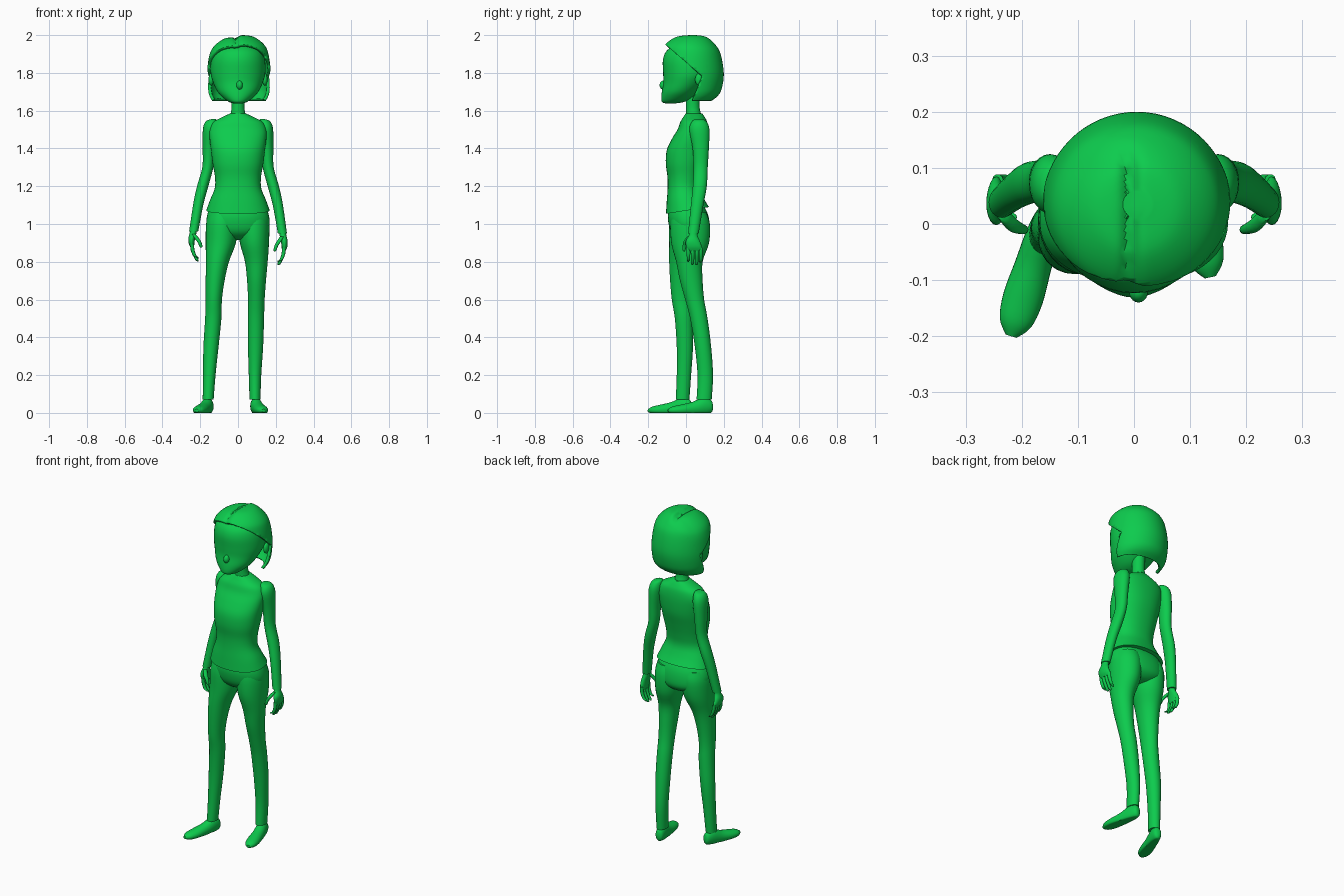
import bpy, bmesh, math
from mathutils import Vector

green = bpy.data.materials.new("bright green")
green.diffuse_color = (0.004, 0.6, 0.075, 1)


def spline(rings, sub):
    """Smoothly interpolate cross-section rings."""
    out = []
    n = len(rings)
    for i in range(n - 1):
        p0, p1 = rings[max(i - 1, 0)], rings[i]
        p2, p3 = rings[i + 1], rings[min(i + 2, n - 1)]
        for k in range(sub):
            t = k / sub
            out.append([0.5 * (2 * b + (c - a) * t + (2 * a - 5 * b + 4 * c - d) * t * t
                               + (3 * b - a - 3 * c + d) * t ** 3)
                        for a, b, c, d in zip(p0, p1, p2, p3)])
    out.append(list(rings[-1]))
    return out


def finish(name, bm):
    me = bpy.data.meshes.new(name)
    bm.to_mesh(me)
    bm.free()
    ob = bpy.data.objects.new(name, me)
    bpy.context.collection.objects.link(ob)
    me.materials.append(green)
    bpy.ops.object.select_all(action='DESELECT')
    ob.select_set(True)
    bpy.context.view_layer.objects.active = ob
    bpy.ops.object.shade_smooth_by_angle(angle=math.radians(50))
    return ob


def loft_bm(rings, segs=32, sub=4, power=1.0, place=None):
    """Skin elliptical rings (cx, cy, cz, rx, ry) with end caps."""
    bm = bmesh.new()
    rows = []
    for cx, cy, cz, rx, ry in spline(rings, sub):
        row = []
        for k in range(segs):
            a = 2 * math.pi * k / segs
            c, s = math.cos(a), math.sin(a)
            v = Vector((cx + abs(rx) * math.copysign(abs(c) ** power, c),
                        cy + abs(ry) * math.copysign(abs(s) ** power, s), cz))
            row.append(bm.verts.new(place(v) if place else v))
        rows.append(row)
    for a, b in zip(rows, rows[1:]):
        for k in range(segs):
            j = (k + 1) % segs
            bm.faces.new((a[k], a[j], b[j], b[k]))
    bm.faces.new(rows[0])
    bm.faces.new(rows[-1])
    bmesh.ops.recalc_face_normals(bm, faces=bm.faces)
    return bm


def loft(name, rings, **kw):
    return finish(name, loft_bm(rings, **kw))


def fb(z, front, back, rx, cx=0.0):
    """Ring from front and back y limits."""
    return (cx, (front + back) / 2, z, rx, (back - front) / 2)


def ball(name, pos, size):
    bm = bmesh.new()
    bmesh.ops.create_uvsphere(bm, u_segments=20, v_segments=12, radius=1)
    for v in bm.verts:
        v.co = Vector(pos) + Vector(c * s for c, s in zip(v.co, size))
    finish(name, bm)


# Head, nose, ears and neck
loft("head", [fb(1.638, -.105, -.06, .02), fb(1.645, -.126, -.015, .045),
              fb(1.665, -.131, .03, .075), fb(1.70, -.128, .07, .108),
              fb(1.75, -.120, .12, .132), fb(1.80, -.121, .16, .145),
              fb(1.87, -.122, .165, .142), fb(1.92, -.10, .14, .12),
              fb(1.96, -.04, .1, .06)], segs=40)
ball("nose", (.008, -.120, 1.735), (.017, .020, .024))
for s in (-1, 1):
    ball("ear", (s * .142, .07, 1.765), (.014, .022, .032))
loft("neck", [fb(1.55, -.005, .085, .045), fb(1.58, .0, .08, .040),
              fb(1.62, .0, .072, .034), fb(1.70, .0, .075, .036)], segs=24)

# Bob hair: rounded shell with a parting, cut open around the face
bm = loft_bm([fb(2.0, .01, .06, .025), fb(1.99, -.055, .11, .08),
              fb(1.95, -.112, .155, .133), fb(1.9, -.13, .183, .156),
              fb(1.8, -.145, .2, .169), fb(1.72, -.125, .19, .166),
              fb(1.68, -.10, .17, .157), fb(1.652, -.07, .135, .142)], segs=64, sub=6)
bmesh.ops.delete(bm, geom=[f for f in bm.faces if len(f.verts) > 4 and f.calc_center_median().z < 1.7],
                 context='FACES_ONLY')
for v in bm.verts:
    fade = min(1, max(0, (v.co.z - 1.87) / .06)) * min(1, max(0, (.15 - v.co.y) / .05))
    v.co.z -= .016 * fade * math.exp(-((v.co.x + .012) / .014) ** 2)
    v.co.x += .005
    if v.co.x < -.012:
        v.co.z -= .010 * fade
corner = Vector((0, .088, 1.782))
cuts = [(corner, Vector((0, .17, .2)).normalized()),
        (corner, Vector((0, .13, -.055)).normalized())]
for co, no in cuts:
    bmesh.ops.bisect_plane(bm, geom=bm.verts[:] + bm.edges[:] + bm.faces[:],
                           plane_co=co, plane_no=no)
bmesh.ops.delete(bm, geom=[f for f in bm.faces if all(
    (f.calc_center_median() - co).dot(no) < 0 for co, no in cuts)], context='FACES')
hair = finish("bob_hair", bm)
mod = hair.modifiers.new("thickness", 'SOLIDIFY')
mod.thickness = .016
mod.offset = -1

# Jumper body with a hem rising toward the back
def hem(v):
    k = max(0, 1 - (v.z - 1.06) / .12)
    return Vector((v.x, v.y, v.z + k * .15 * (v.y + .1)))

loft("jumper", [fb(1.585, -.002, .086, .043), fb(1.565, -.015, .1, .085),
                fb(1.54, -.03, .112, .130), fb(1.50, -.045, .118, .150),
                fb(1.45, -.075, .118, .150), fb(1.39, -.102, .112, .143),
                fb(1.32, -.107, .095, .134), fb(1.25, -.098, .08, .122),
                fb(1.19, -.097, .075, .123), fb(1.12, -.102, .095, .148),
                fb(1.055, -.106, .122, .168)], segs=48, power=.9, place=hem)

# Sleeves and hands
for s, lift in ((-1, .02), (1, 0)):
    def side(v, s=s, lift=lift):
        return Vector((s * v.x, v.y, v.z + lift * min(1, max(0, (1.05 - v.z) / .2))))

    loft("sleeve", [(.130, .07, 1.555, .012, .018), (.141, .07, 1.543, .03, .038),
                    (.148, .071, 1.50, .038, .053), (.155, .078, 1.40, .032, .043),
                    (.160, .078, 1.30, .029, .037), (.187, .073, 1.20, .030, .037),
                    (.211, .059, 1.10, .027, .033), (.235, .039, .95, .024, .028)],
         segs=24, place=side)
    loft("palm", [(.234, .039, .97, .018, .021), (.238, .038, .94, .018, .023),
                  (.245, .036, .91, .018, .037), (.246, .042, .88, .015, .042),
                  (.242, .046, .858, .010, .038)], segs=20, place=side)
    for i, tip in enumerate((.80, .784, .782, .795)):
        y = .012 + i * .022
        loft("finger", [(.243, y, .875, .010, .011), (.240, y + .001, .84, .010, .010),
                        (.228, y + .001, .81, .009, .009), (.217, y, tip + .006, .008, .008),
                        (.213, y, tip, .003, .003)], segs=10, sub=3, place=side)
    loft("thumb", [(.234, .018, .935, .010, .012), (.218, .0, .91, .012, .013),
                   (.203, -.008, .885, .010, .010), (.196, -.010, .862, .008, .008),
                   (.195, -.010, .855, .003, .003)], segs=10, sub=3, place=side)

# Trousers: hips plus two legs in a relaxed stance
loft("trouser_hips", [fb(1.12, -.07, .08, .135), fb(1.06, -.095, .113, .160),
                      fb(1.0, -.092, .125, .167), fb(.955, -.075, .12, .145),
                      fb(.925, -.04, .09, .07), fb(.915, -.01, .05, .02)],
     segs=40, power=.9)
loft("left_trouser_leg", [(-.08, .01, 1.06, .076, .09), (-.085, .012, 1.0, .084, .102),
                          (-.091, .006, .90, .080, .095), (-.109, -.014, .80, .061, .075),
                          (-.121, -.022, .70, .050, .062), (-.128, -.022, .60, .043, .053),
                          (-.131, -.012, .50, .043, .047), (-.143, -.006, .35, .040, .043),
                          (-.152, -.011, .20, .033, .038), (-.158, -.018, .07, .029, .036)])
loft("right_trouser_leg", [(.08, .018, 1.06, .076, .09), (.083, .022, 1.0, .083, .104),
                           (.087, .022, .90, .077, .100), (.097, .018, .80, .060, .070),
                           (.098, .028, .70, .050, .060), (.097, .046, .60, .044, .050),
                           (.095, .068, .50, .043, .046), (.093, .090, .35, .040, .043),
                           (.090, .102, .20, .033, .041), (.090, .096, .07, .029, .040)])

# Shoes: lofted heel to toe with flat soles
for name, heel, toe in (("left_shoe", (-.147, .03), (-.219, -.2)),
                        ("right_shoe", (.085, .142), (.136, -.095))):
    h, t = Vector((*heel, 0)), Vector((*toe, 0))
    d = (t - h).normalized()
    w = Vector((-d.y, d.x, 0))
    k = (t - h).length / .24

    def sole(v, h=h, d=d, w=w, k=k):
        p = h + d * v.z * k + w * v.x
        p.z = max(0, v.y)
        return p

    loft(name, [(0, .03, 0, .008, .012), (0, .034, .01, .022, .034),
                (0, .035, .05, .030, .047), (0, .022, .11, .033, .036),
                (0, .016, .17, .036, .028), (0, .014, .215, .029, .020),
                (0, .012, .24, .010, .008)], segs=28, place=sole)
